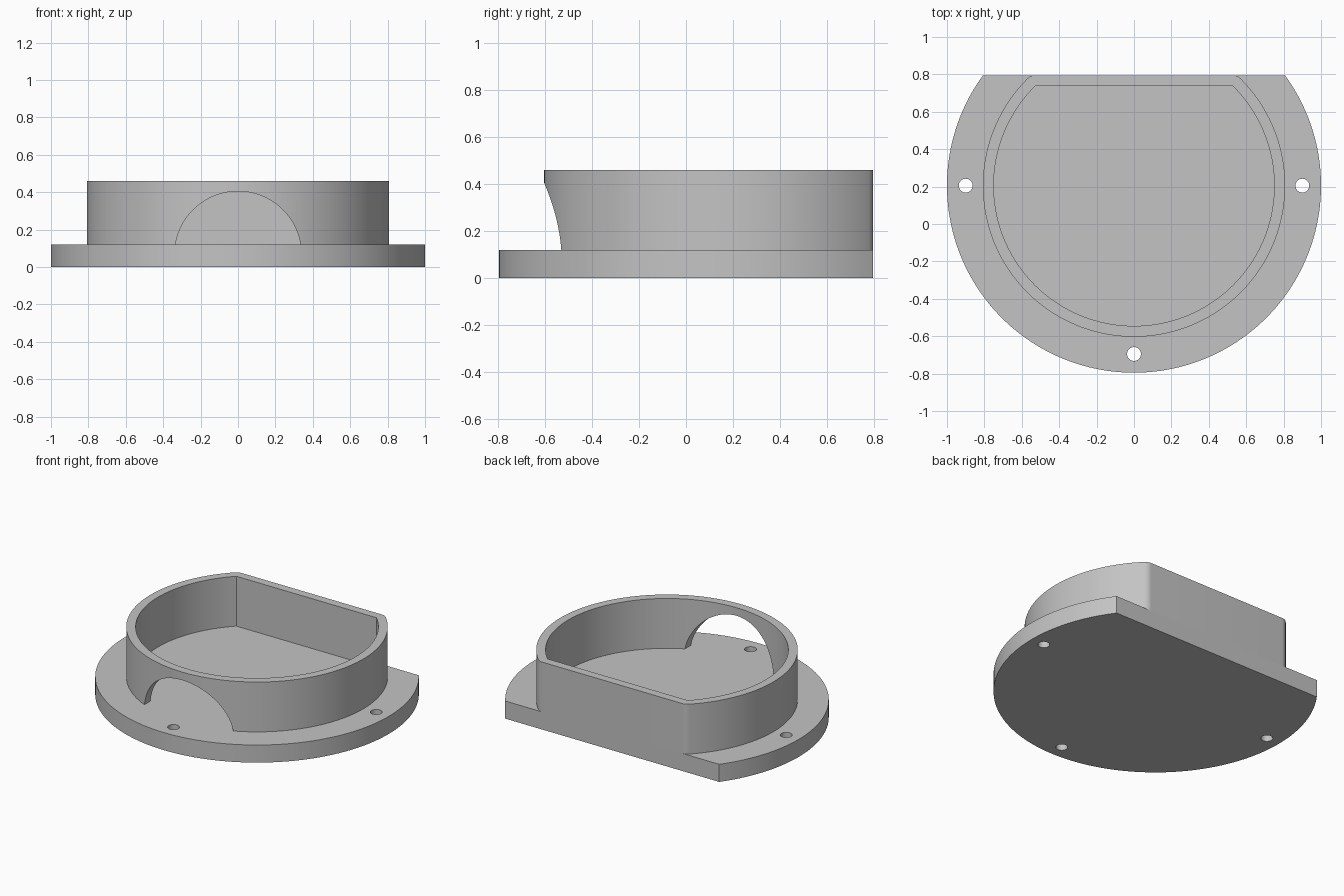
import bpy, bmesh, math
from mathutils import Matrix

if "Cube" in bpy.data.objects:
    bpy.data.objects.remove(bpy.data.objects["Cube"])

CY = 0.205            # centre of the round outline
BACK = 0.795          # flat back edge
BASE_TOP, RIM_TOP = 0.12, 0.46
INNER, WALL = 0.75, 0.058

grey = bpy.data.materials.new("plain_grey")
grey.use_nodes = True
colour = (0.55, 0.55, 0.55, 1)
grey.diffuse_color = colour
grey.node_tree.nodes["Principled BSDF"].inputs["Base Color"].default_value = colour


def arc(cx, cy, r, start, end, n):
    return [(cx + r * math.cos(start + (end - start) * i / n),
             cy + r * math.sin(start + (end - start) * i / n)) for i in range(n + 1)]


def d_profile(r, flat):
    """Circle with its back cut off by a straight line."""
    a = math.asin((flat - CY) / r)
    return arc(0, CY, r, math.pi - a, 2 * math.pi + a, 144), a


def prism(name, outline, z0, z1):
    bm = bmesh.new()
    face = bm.faces.new([bm.verts.new((x, y, z0)) for x, y in outline])
    top = bmesh.ops.extrude_face_region(bm, geom=[face])["geom"]
    bmesh.ops.translate(bm, vec=(0, 0, z1 - z0),
                        verts=[v for v in top if isinstance(v, bmesh.types.BMVert)])
    bmesh.ops.recalc_face_normals(bm, faces=bm.faces)
    return to_object(name, bm)


def to_object(name, bm):
    mesh = bpy.data.meshes.new(name)
    bm.to_mesh(mesh)
    bm.free()
    mesh.materials.append(grey)
    obj = bpy.data.objects.new(name, mesh)
    bpy.context.collection.objects.link(obj)
    return obj


def cylinder(name, r, depth, matrix, segments):
    bm = bmesh.new()
    bmesh.ops.create_cone(bm, cap_ends=True, segments=segments, radius1=r,
                          radius2=r, depth=depth, matrix=matrix)
    return to_object(name, bm)


def activate(obj):
    bpy.ops.object.select_all(action='DESELECT')
    obj.select_set(True)
    bpy.context.view_layer.objects.active = obj


def cut(obj, cutter):
    cutter.hide_render = True
    activate(obj)
    mod = obj.modifiers.new("cut", 'BOOLEAN')
    mod.object, mod.operation, mod.solver = cutter, 'DIFFERENCE', 'EXACT'
    bpy.ops.object.modifier_apply(modifier=mod.name)
    bpy.data.objects.remove(cutter)


# Base flange with three screw holes
outline, _ = d_profile(1.0, BACK)
base = prism("base_flange", outline, 0, BASE_TOP)
for x, y in ((-0.9, CY), (0.9, CY), (0, CY - 0.9)):
    cut(base, cylinder("screw_hole", 0.037, 1, Matrix.Translation((x, y, 0)), 32))

# Raised wall: outer outline is the inner one offset, with rounded back corners
inner, a = d_profile(INNER, BACK - WALL)
corner_x, corner_y = INNER * math.cos(a), BACK - WALL
outer = arc(0, CY, INNER + WALL, math.pi - a, 2 * math.pi + a, 144)
outer += arc(corner_x, corner_y, WALL, a, math.pi / 2, 8)[1:]
outer += arc(-corner_x, corner_y, WALL, math.pi / 2, math.pi - a, 8)[:-1]
wall = prism("raised_wall", outer, BASE_TOP, RIM_TOP)
cut(wall, prism("wall_cavity", inner, 0, 1))

# Arched opening through the front of the wall
front = Matrix.Translation((0, -0.5, 0.066)) @ Matrix.Rotation(math.pi / 2, 4, 'X')
cut(wall, cylinder("arch_opening", 0.339, 0.6, front, 96))

for obj in (base, wall):
    activate(obj)
    bpy.ops.object.shade_smooth_by_angle(angle=math.radians(30))
